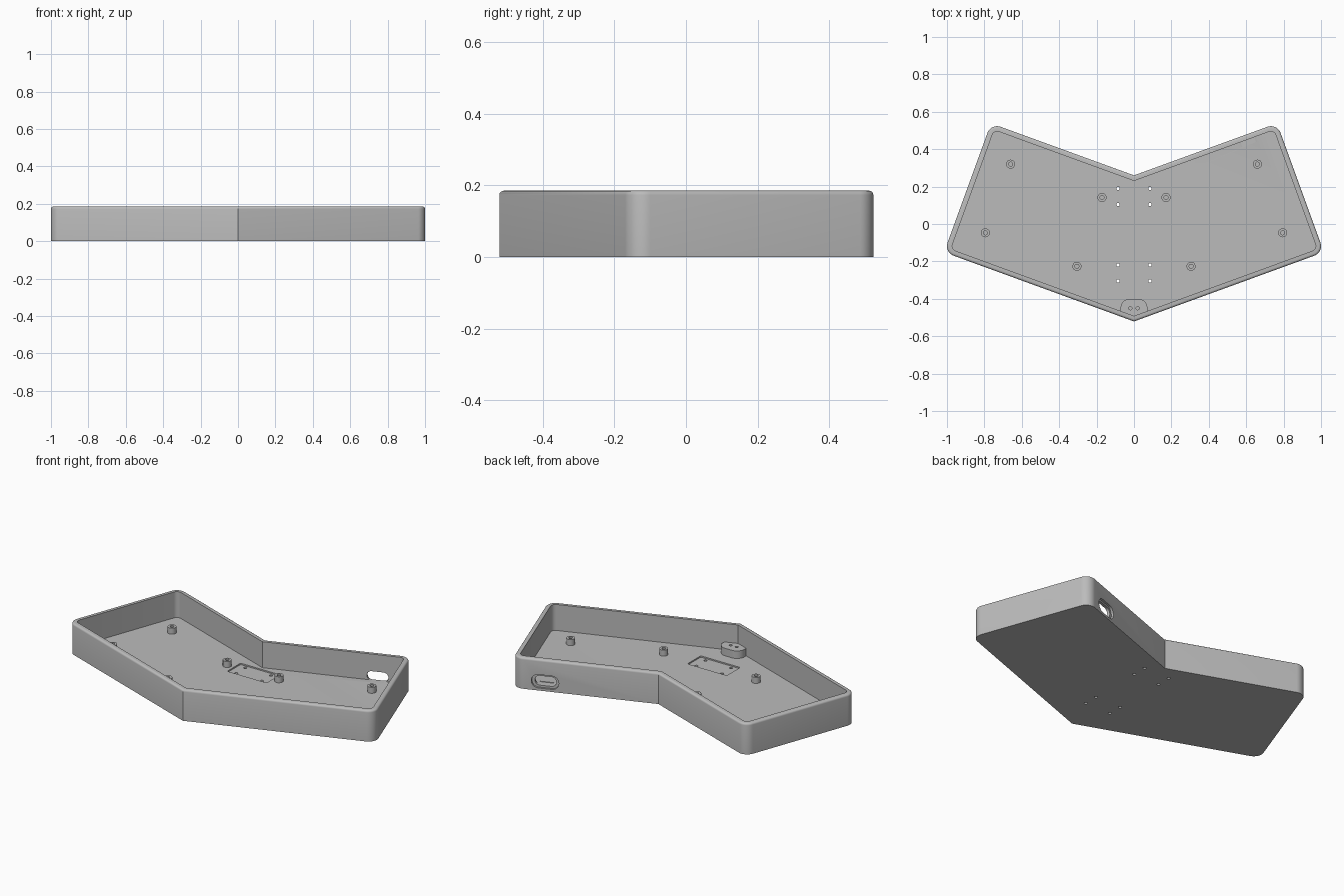
import bpy
import bmesh
from math import sin, cos, pi, radians
from mathutils import Matrix, Vector

cube = bpy.data.objects.get("Cube")
if cube:
    bpy.data.objects.remove(cube)

TILT = radians(20)          # angle of each half of the case
HEIGHT, FLOOR, WALL, RADIUS = 0.185, 0.03, 0.028, 0.055

grey = bpy.data.materials.new("plain_grey")
grey.use_nodes = True
grey.diffuse_color = (0.5, 0.5, 0.5, 1)
grey.node_tree.nodes["Principled BSDF"].inputs["Base Color"].default_value = (0.5, 0.5, 0.5, 1)


def arc(cx, cy, r, start, end, steps=10):
    return [(cx + r * cos(start + (end - start) * i / steps),
             cy + r * sin(start + (end - start) * i / steps)) for i in range(steps + 1)]


def circle(x, y, r, steps=24):
    return arc(x, y, r, 0, 2 * pi, steps)[:-1]


def rounded_rect(cx, cy, hx, hy, r):
    pts = []
    for k, (sx, sy) in enumerate([(1, 1), (-1, 1), (-1, -1), (1, -1)]):
        pts += arc(cx + sx * (hx - r), cy + sy * (hy - r), r, k * pi / 2, (k + 1) * pi / 2, 8)
    return pts


def case_outline(inset):
    # wide chevron with rounded outer corners
    r = RADIUS - inset
    step = inset / cos(TILT)
    half = arc(0.945, -0.118, r, TILT - pi / 2, TILT)
    half += arc(0.732, 0.468, r, TILT, TILT + pi / 2)
    mirrored = [(-x, y) for x, y in reversed(half)]
    return [(0, -0.521 + step)] + half + [(0, 0.26 - step)] + mirrored


def prism(name, pts, z0, z1, matrix=Matrix(), bevel=0):
    bm = bmesh.new()
    face = bm.faces.new([bm.verts.new((x, y, z0)) for x, y in pts])
    top = bmesh.ops.extrude_face_region(bm, geom=[face])["geom"]
    bmesh.ops.translate(bm, vec=(0, 0, z1 - z0),
                        verts=[g for g in top if isinstance(g, bmesh.types.BMVert)])
    bmesh.ops.recalc_face_normals(bm, faces=bm.faces)
    if bevel:
        rim = [e for e in bm.edges if all(v.co.z > z1 - 0.001 for v in e.verts)]
        bmesh.ops.bevel(bm, geom=rim, offset=bevel, segments=4, profile=0.5, affect="EDGES")
    bm.transform(matrix)
    mesh = bpy.data.meshes.new(name)
    bm.to_mesh(mesh)
    bm.free()
    mesh.materials.append(grey)
    obj = bpy.data.objects.new(name, mesh)
    bpy.context.collection.objects.link(obj)
    return obj


def activate(obj):
    bpy.ops.object.select_all(action="DESELECT")
    obj.select_set(True)
    bpy.context.view_layer.objects.active = obj


def cut(obj, pts, z0, z1, matrix=Matrix()):
    cutter = prism("cutter", pts, z0, z1, matrix)
    cutter.hide_render = True
    mod = obj.modifiers.new("cut", "BOOLEAN")
    mod.operation, mod.solver, mod.object = "DIFFERENCE", "EXACT", cutter
    activate(obj)
    bpy.ops.object.modifier_apply(modifier=mod.name)
    bpy.data.objects.remove(cutter)


def smooth(obj):
    activate(obj)
    bpy.ops.object.shade_smooth_by_angle(angle=radians(35))


# Open tray with a rounded outer rim
tray = prism("case_tray", case_outline(0), 0, HEIGHT, bevel=0.012)
cut(tray, case_outline(WALL), FLOOR, HEIGHT + 0.05)

# Two shallow floor recesses, each with four through holes
for cy in (0.147, -0.262):
    cut(tray, rounded_rect(0, cy, 0.13, 0.063, 0.008), FLOOR - 0.008, FLOOR + 0.01)
    for sx in (-1, 1):
        for sy in (-1, 1):
            cut(tray, circle(sx * 0.085, cy + sy * 0.043, 0.009, 16), -0.02, 0.06)

# Cable port in the back wall: outer recess and through slot
port = (Matrix.Translation(Vector((0.597, 0.477, 0.055)))
        @ Matrix.Rotation(TILT, 4, "Z") @ Matrix.Rotation(pi / 2, 4, "X"))
cut(tray, rounded_rect(0, 0, 0.077, 0.04, 0.039), -0.02, 0.012, port)
cut(tray, rounded_rect(0, 0, 0.06, 0.028, 0.027), -0.02, 0.055, port)
smooth(tray)

# Screw posts, mirrored across the centre
for i, (x, y) in enumerate([(0.66, 0.32), (0.171, 0.142), (0.795, -0.047), (0.305, -0.226)]):
    for side, sx in (("left", 1), ("right", -1)):
        post = prism(f"screw_post_{side}_{i + 1}", circle(sx * x, y, 0.024), FLOOR - 0.005, FLOOR + 0.036)
        cut(post, circle(sx * x, y, 0.011, 16), FLOOR, FLOOR + 0.06)
        smooth(post)

# Raised mounting pad at the front corner, with two blind holes
pad_outline = [(0, -0.501), (0.072, -0.475)]
pad_outline += arc(0.022, -0.45, 0.05, 0, pi / 2) + arc(-0.022, -0.45, 0.05, pi / 2, pi)
pad_outline += [(-0.072, -0.475)]
pad = prism("front_mounting_pad", pad_outline, FLOOR - 0.005, FLOOR + 0.045)
for sx in (-1, 1):
    cut(pad, circle(sx * 0.02, -0.45, 0.009, 16), FLOOR, FLOOR + 0.08)
smooth(pad)
